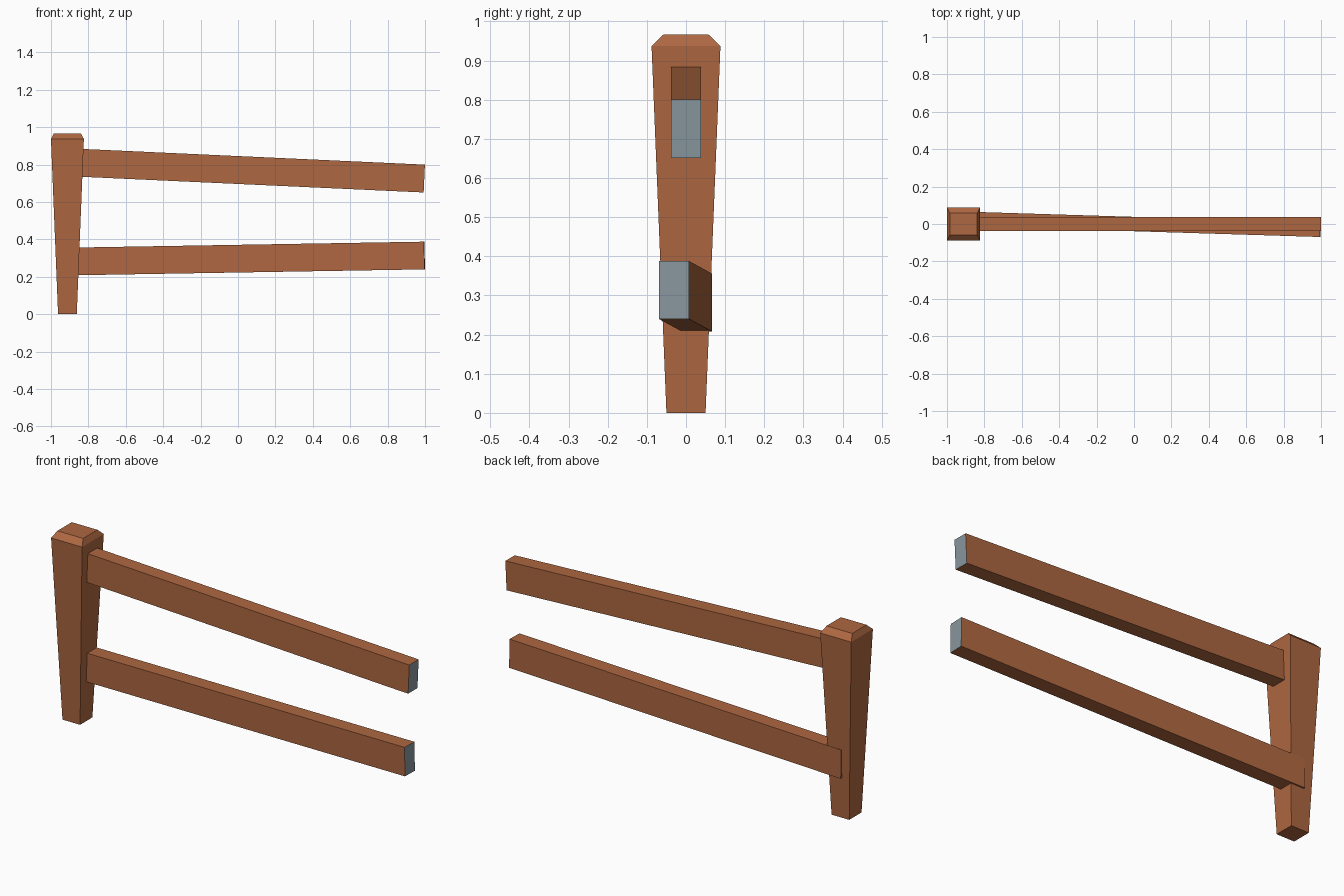
import bpy, bmesh
from mathutils import Vector

if "Cube" in bpy.data.objects:
    bpy.data.objects.remove(bpy.data.objects["Cube"])


def material(name, rgb):
    m = bpy.data.materials.new(name)
    m.diffuse_color = (*rgb, 1)
    m.use_nodes = True
    m.node_tree.nodes["Principled BSDF"].inputs["Base Color"].default_value = m.diffuse_color
    return m


wood = material("brown wood", (0.42, 0.135, 0.052))
cut = material("grey cut end", (0.25, 0.31, 0.345))


def finish(name, bm):
    bmesh.ops.recalc_face_normals(bm, faces=bm.faces)
    me = bpy.data.meshes.new(name)
    bm.to_mesh(me)
    bm.free()
    me.materials.append(wood)
    me.materials.append(cut)
    ob = bpy.data.objects.new(name, me)
    bpy.context.collection.objects.link(ob)
    return ob


# Tapered post with a chamfered top: (z, half width x, half width y)
bm = bmesh.new()
rings = []
for z, hx, hy in [(0, 0.05, 0.05), (0.937, 0.088, 0.088), (0.966, 0.073, 0.058)]:
    rings.append([bm.verts.new((-0.912 + sx * hx, sy * hy, z))
                  for sx, sy in ((-1, -1), (1, -1), (1, 1), (-1, 1))])
for a, b in zip(rings, rings[1:]):
    for i in range(4):
        j = (i + 1) % 4
        bm.faces.new((a[i], a[j], b[j], b[i]))
bm.faces.new(rings[0])
bm.faces.new(rings[-1])
finish("post", bm)


# Straight rail between two centre points, with a grey sawn end on the right
def rail(name, start, end, width, height):
    start, end = Vector(start), Vector(end)
    d = end - start
    along = d.normalized()
    side = Vector((0, 0, 1)).cross(along).normalized()
    up = along.cross(side)
    bm = bmesh.new()
    bmesh.ops.create_cube(bm, size=1)
    for f in bm.faces:
        if f.calc_center_median().x > 0.4:
            f.material_index = 1
    mid = (start + end) / 2
    for v in bm.verts:
        c = v.co.copy()
        v.co = mid + d * c.x + side * (c.y * width) + up * (c.z * height)
    finish(name, bm)


rail("upper_rail", (-0.925, 0, 0.8135), (0.996, 0, 0.7255), 0.076, 0.149)
rail("lower_rail", (-0.928, 0.0285, 0.2815), (0.997, -0.031, 0.314), 0.077, 0.148)
